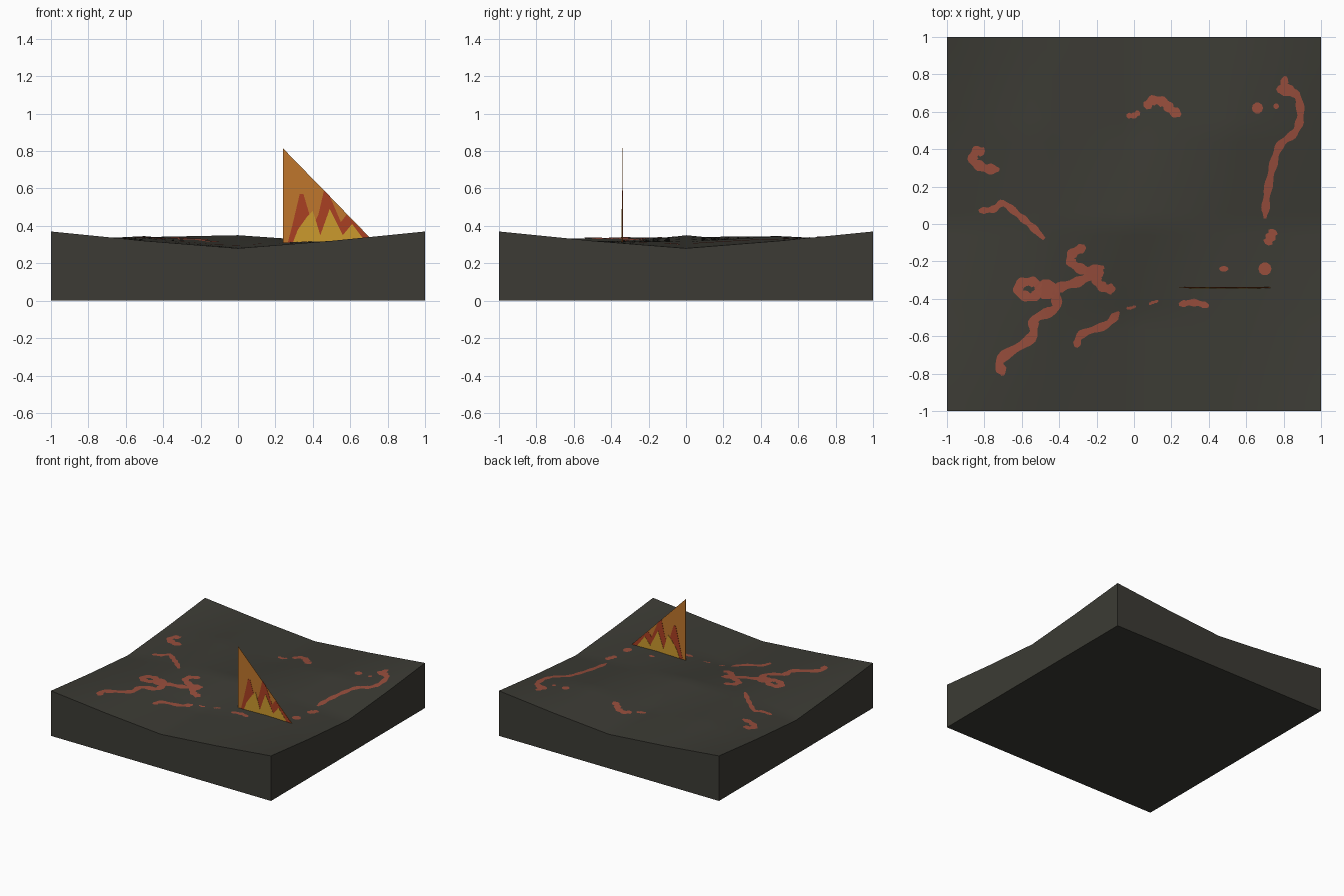
import bpy, bmesh, math
from mathutils import Vector

cube = bpy.data.objects.get("Cube")
if cube:
    bpy.data.objects.remove(cube)


def material(name, r, g, b):
    m = bpy.data.materials.new(name)
    m.use_nodes = True
    m.diffuse_color = (r, g, b, 1)
    m.node_tree.nodes["Principled BSDF"].inputs["Base Color"].default_value = (r, g, b, 1)
    return m


ROCK = material("dark_rock", .045, .044, .035)
LAVA = material("lava_red", .31, .075, .045)
ORANGE = material("flame_orange", .52, .18, .025)
RED = material("flame_red", .4, .05, .016)
YELLOW = material("flame_yellow", .6, .32, .027)


def finish(name, bm, mat):
    mesh = bpy.data.meshes.new(name)
    bm.to_mesh(mesh)
    bm.free()
    mesh.materials.append(mat)
    ob = bpy.data.objects.new(name, mesh)
    bpy.context.collection.objects.link(ob)
    return ob


# Ground heights at half-unit steps, rows from front to back
ROWS = [(.37, .32, .28, .32, .37),
        (.32, .335, .285, .32, .32),
        (.28, .34, .35, .315, .28),
        (.32, .345, .3, .345, .32),
        (.37, .32, .28, .32, .37)]


def ground(x, y):
    u, v = (x + 1) * 2, (y + 1) * 2
    i, j = min(int(u), 3), min(int(v), 3)
    u, v = u - i, v - j
    near = ROWS[j][i] * (1 - u) + ROWS[j][i + 1] * u
    far = ROWS[j + 1][i] * (1 - u) + ROWS[j + 1][i + 1] * u
    return near * (1 - v) + far * v


# Rock slab: wavy top, straight walls, flat underside
bm = bmesh.new()
bmesh.ops.create_grid(bm, x_segments=32, y_segments=32, size=1)
for v in bm.verts:
    v.co.z = ground(v.co.x, v.co.y)
rim = [e for e in bm.edges if e.is_boundary]
walls = bmesh.ops.extrude_edge_only(bm, edges=rim)["geom"]
for v in walls:
    if isinstance(v, bmesh.types.BMVert):
        v.co.z = 0
bmesh.ops.holes_fill(bm, edges=[e for e in bm.edges if e.is_boundary], sides=0)
bmesh.ops.recalc_face_normals(bm, faces=bm.faces)
slab = finish("rock_slab", bm, ROCK)
bpy.context.view_layer.objects.active = slab
slab.select_set(True)
bpy.ops.object.shade_smooth_by_angle(angle=math.radians(30))
slab.select_set(False)


def on_ground(p):
    return (p.x, p.y, ground(p.x, p.y) + .003)


def vein(name, points, width):
    """Tapered lava strip lying on the ground; points and width in hundredths."""
    pts = [Vector(p) / 100 for p in points]
    pts = [pts[0] * 2 - pts[1]] + pts + [pts[-1] * 2 - pts[-2]]
    path = []
    for a, b, c, d in zip(pts, pts[1:], pts[2:], pts[3:]):
        for k in range(6):
            t = k / 6
            path.append((b * 2 + (c - a) * t + (a * 2 - b * 5 + c * 4 - d) * t ** 2
                         + (b * 3 - a - c * 3 + d) * t ** 3) / 2)
    path.append(pts[-2])
    bm = bmesh.new()
    last = None
    for i, p in enumerate(path):
        along = (path[min(i + 1, len(path) - 1)] - path[max(i - 1, 0)]).normalized()
        taper = min(1, .4 + min(i, len(path) - 1 - i) * .3)
        wobble = 1 + .2 * math.sin(i * 1.3)
        side = Vector((-along.y, along.x)) * width / 200 * taper * wobble
        pair = [bm.verts.new(on_ground(p + side)), bm.verts.new(on_ground(p - side))]
        if last:
            bm.faces.new((last[0], last[1], pair[1], pair[0]))
        last = pair
    finish(name, bm, LAVA)


def pool(name, x, y, rx, ry):
    """Small rounded lava patch, in hundredths."""
    bm = bmesh.new()
    ring = []
    for k in range(10):
        a = k * math.tau / 10
        p = Vector((x + rx * math.cos(a), y + ry * math.sin(a))) / 100
        ring.append(bm.verts.new(on_ground(p)))
    bm.faces.new(ring)
    finish(name, bm, LAVA)


# Veins along the right side
vein("right_vein", [(81, 79), (80, 71), (87, 69), (89, 58), (86, 49),
                    (78, 42), (74, 30), (71, 15), (70, 3)], 4)
vein("right_short_vein", [(75, -3), (73, -7), (71, -11)], 5)
pool("right_upper_pool", 81, 72, 5, 3)
pool("right_back_pool", 66, 62, 3, 3)
pool("right_back_dot", 76, 63, 1.5, 1.5)
pool("right_front_pool", 70, -24, 3.5, 3.5)
pool("inner_right_pool", 48, -24, 2.5, 1.5)

# Veins at the back and left
vein("back_vein", [(6, 62), (10, 66), (16, 65), (20, 61), (25, 58)], 5)
vein("back_short_vein", [(-4, 58), (0, 58), (3, 60)], 3)
vein("left_hook", [(-80, 38), (-84, 39), (-86, 34), (-80, 30), (-72, 29)], 5)
vein("left_vein", [(-83, 7), (-75, 8), (-70, 11), (-62, 5), (-55, -1), (-48, -8)], 3.5)

# Branching veins at the front left
vein("branch_top", [(-26, -12), (-33, -16), (-33, -21), (-25, -25), (-16, -23)], 5)
vein("branch_tip", [(-20, -23), (-20, -30), (-16, -34), (-10, -35)], 5)
vein("main_vein", [(-20, -26), (-30, -31), (-41, -35), (-42, -45), (-53, -51),
                   (-55, -61), (-71, -72), (-70, -81)], 5)
vein("lava_ring", [(-50, -34), (-54, -31), (-61, -32), (-61, -37),
                   (-54, -39), (-50, -34)], 5)
pool("ring_side_pool", -47, -35, 6, 5.5)
pool("branch_pool", -21, -26, 5, 4)

# Broken vein along the front
vein("front_vein", [(-31, -66), (-28, -59), (-15, -54), (-8, -47)], 4)
vein("front_dash_left", [(-4, -45), (-2, -45), (1, -44)], 1.5)
vein("front_dash_middle", [(8, -43), (10, -42), (13, -41)], 1.5)
vein("front_dash_right", [(24, -43), (32, -42), (40, -44)], 3.5)


def plate(name, outline, thickness, mat):
    """Thin upright plate from an x-z outline in hundredths."""
    bm = bmesh.new()
    y = -.34 - thickness / 2
    face = bm.faces.new([bm.verts.new((x / 100, y, z / 100)) for x, z in outline])
    new = bmesh.ops.extrude_face_region(bm, geom=[face])["geom"]
    bmesh.ops.translate(bm, vec=(0, thickness, 0),
                        verts=[v for v in new if isinstance(v, bmesh.types.BMVert)])
    bmesh.ops.recalc_face_normals(bm, faces=bm.faces)
    finish(name, bm, mat)


# Triangular fin with flame layers showing on both sides
plate("fin", [(24, 24), (24, 81.5), (80, 24)], .002, ORANGE)
plate("red_flames", [(25, 25), (29, 40), (33, 57), (35, 57), (40, 40), (43, 46),
                     (46, 59), (49, 56), (55, 42), (58, 46), (60, 44),
                     (70, 34), (78, 25)], .005, RED)
plate("yellow_flames", [(27, 25), (32, 38), (37, 45), (40, 48), (44, 35), (49, 49),
                        (52, 43), (56, 35), (61, 41), (67, 33), (72, 25)], .008, YELLOW)
